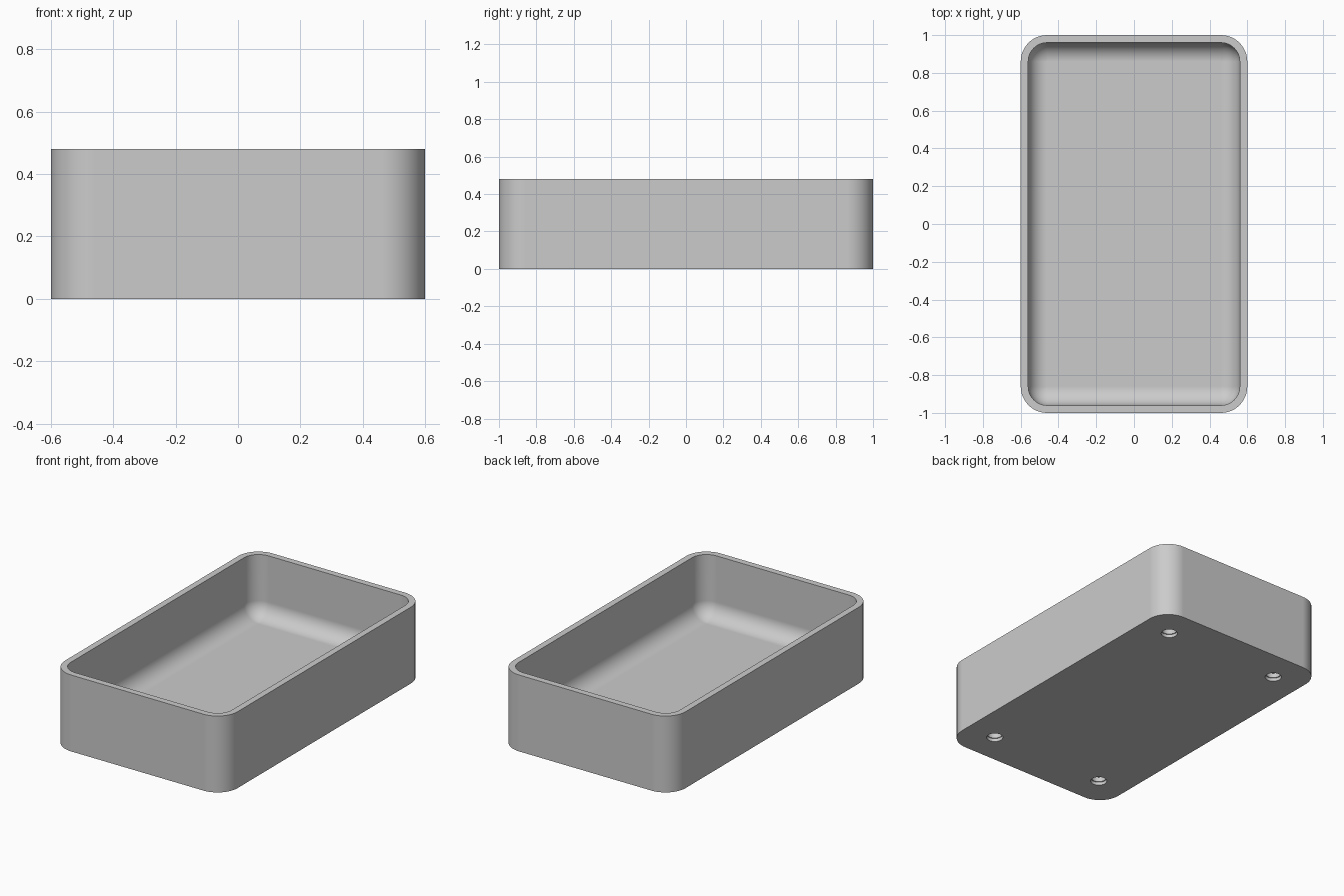
import bpy
import bmesh
from math import cos, sin, pi, radians

WIDTH, LENGTH, HEIGHT = 1.2, 2.0, 0.48
WALL, FLOOR = 0.04, 0.09
OUTER_R, FILLET = 0.14, 0.10
HOLE_X, HOLE_Y = 0.4, 0.8
SOCKET_STEPS = [(0.048, 0.02), (0.042, 0.05)]  # radius, depth
CORNER_STEPS, FILLET_STEPS = 12, 10

default = bpy.data.objects.get("Cube")
if default:
    bpy.data.objects.remove(default, do_unlink=True)

grey = bpy.data.materials.new("plain grey")
grey.use_nodes = True
colour = (0.6, 0.6, 0.6, 1)
grey.diffuse_color = colour
grey.node_tree.nodes["Principled BSDF"].inputs["Base Color"].default_value = colour


def rounded_ring(bm, inset, z):
    """Rounded rectangle of vertices, inset from the outer outline."""
    r = max(OUTER_R - inset, 0.0)
    cx, cy = WIDTH / 2 - inset - r, LENGTH / 2 - inset - r
    ring = []
    for quarter, (sx, sy) in enumerate([(1, 1), (-1, 1), (-1, -1), (1, -1)]):
        for i in range(CORNER_STEPS + 1):
            a = (quarter + i / CORNER_STEPS) * pi / 2
            ring.append(bm.verts.new((sx * cx + r * cos(a), sy * cy + r * sin(a), z)))
    return ring


# Tray wall profile: outside base, outside rim, inside rim, then the floor fillet
profile = [(0, 0), (0, HEIGHT), (WALL, HEIGHT)]
for i in range(FILLET_STEPS + 1):
    a = i / FILLET_STEPS * pi / 2
    profile.append((WALL + FILLET * (1 - cos(a)), FLOOR + FILLET * (1 - sin(a))))

bm = bmesh.new()
rings = [rounded_ring(bm, inset, z) for inset, z in profile]
for low, high in zip(rings, rings[1:]):
    for i in range(len(low)):
        j = (i + 1) % len(low)
        bm.faces.new((low[i], low[j], high[j], high[i]))
bm.faces.new(rings[0][::-1])
bm.faces.new(rings[-1])
bmesh.ops.remove_doubles(bm, verts=bm.verts, dist=0.0005)
bmesh.ops.recalc_face_normals(bm, faces=bm.faces)
mesh = bpy.data.meshes.new("tray")
bm.to_mesh(mesh)
bm.free()
mesh.materials.append(grey)
tray = bpy.data.objects.new("tray", mesh)
bpy.context.collection.objects.link(tray)


def cut_socket(x, y, radius, depth):
    """Sink a blind round hole into the underside."""
    bpy.ops.mesh.primitive_cylinder_add(
        vertices=32, radius=radius, depth=depth * 2, location=(x, y, 0))
    cutter = bpy.context.object
    cutter.name = "socket_cutter"
    cutter.hide_render = True
    cutter.data.materials.append(grey)
    bpy.context.view_layer.objects.active = tray
    cut = tray.modifiers.new("socket", "BOOLEAN")
    cut.operation = "DIFFERENCE"
    cut.solver = "EXACT"
    cut.object = cutter
    bpy.ops.object.modifier_apply(modifier=cut.name)
    bpy.data.objects.remove(cutter, do_unlink=True)


# Four stepped sockets, one near each corner
bpy.ops.object.select_all(action="DESELECT")
for sx in (-1, 1):
    for sy in (-1, 1):
        for radius, depth in SOCKET_STEPS:
            cut_socket(sx * HOLE_X, sy * HOLE_Y, radius, depth)

# Smooth curves, crisp rim and base, flat walls kept flat
tray.select_set(True)
bpy.ops.object.shade_smooth_by_angle(angle=radians(35))
weighted = tray.modifiers.new("flat wall shading", "WEIGHTED_NORMAL")
weighted.keep_sharp = True
